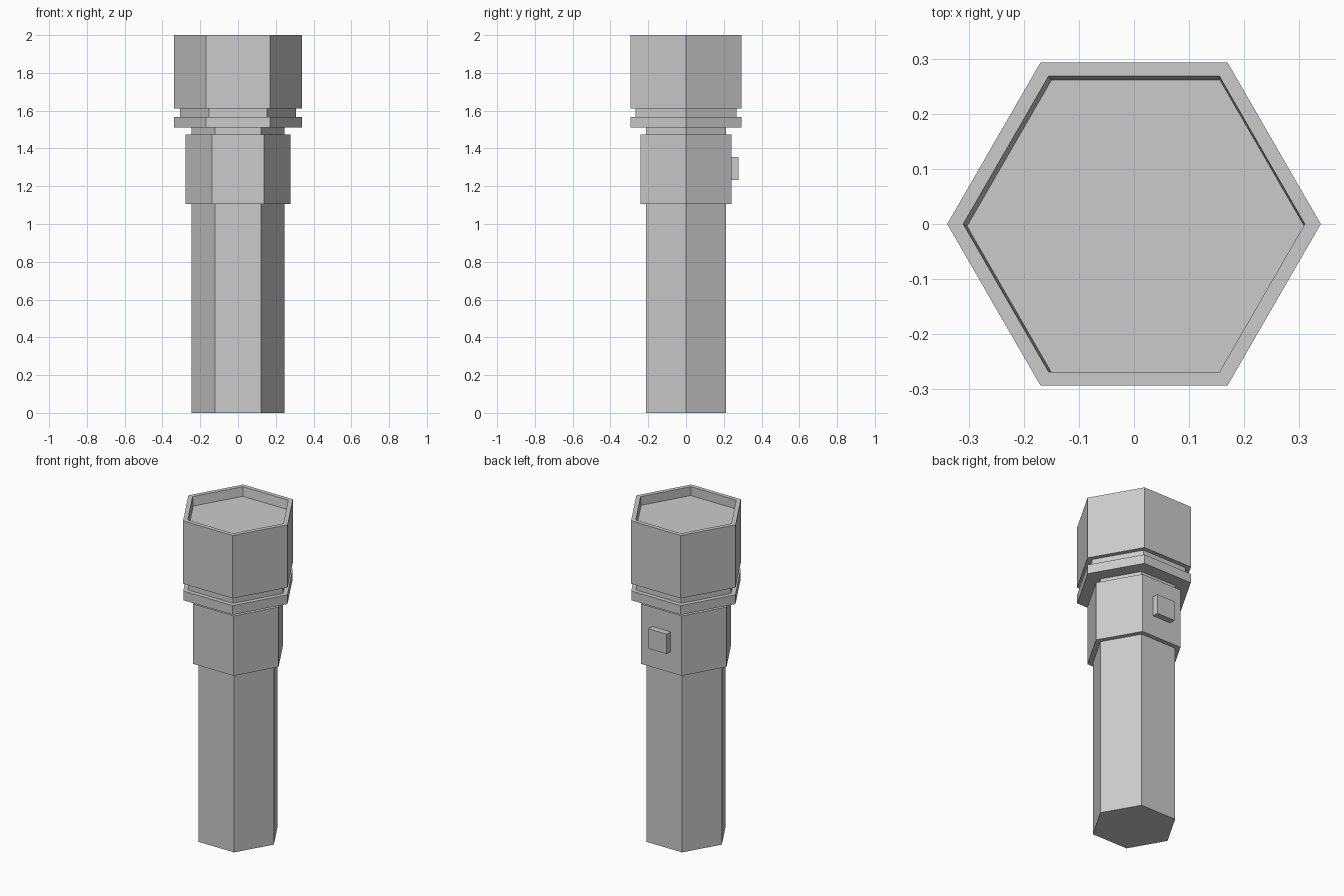
import bpy, bmesh
from math import cos, sin, pi

if "Cube" in bpy.data.objects:
    bpy.data.objects.remove(bpy.data.objects["Cube"])


def hex_loft(name, rings):
    """Skin hexagonal rings given as (radius, z, centre x, centre y) and cap both ends."""
    bm = bmesh.new()
    loops = []
    for r, z, cx, cy in rings:
        loops.append([bm.verts.new((cx + r * cos(i * pi / 3), cy + r * sin(i * pi / 3), z))
                      for i in range(6)])
    for a, b in zip(loops, loops[1:]):
        for i in range(6):
            j = (i + 1) % 6
            bm.faces.new((a[i], a[j], b[j], b[i]))
    bm.faces.new(loops[0][::-1])
    bm.faces.new(loops[-1])
    bmesh.ops.recalc_face_normals(bm, faces=bm.faces[:])
    mesh = bpy.data.meshes.new(name)
    bm.to_mesh(mesh)
    bm.free()
    obj = bpy.data.objects.new(name, mesh)
    bpy.context.collection.objects.link(obj)
    return obj


# Handle
hex_loft("handle", [(0.245, 0, 0, 0), (0.245, 1.105, 0, 0)])

# Body from switch housing up to the groove under the head: one stepped outline
steps = [(0.277, 1.105, 1.475), (0.245, 1.475, 1.51),
         (0.338, 1.51, 1.567), (0.308, 1.567, 1.612)]
body = []
for r, low, high in steps:
    body += [(r, low, 0, 0), (r, high, 0, 0)]
hex_loft("switch_housing_and_collar", body)

# Head with recessed lens; the lens floor sits slightly off centre
hex_loft("head", [(0.339, 1.612, 0, 0), (0.339, 2.0, 0, 0),
                  (0.31, 2.0, 0, 0), (0.306, 1.945, 0.003, -0.004)])

# Push button on the back face
bpy.ops.mesh.primitive_cube_add(size=1, location=(0, 0.2525, 1.295))
button = bpy.context.object
button.name = "push_button"
button.scale = (0.125, 0.05, 0.122)
